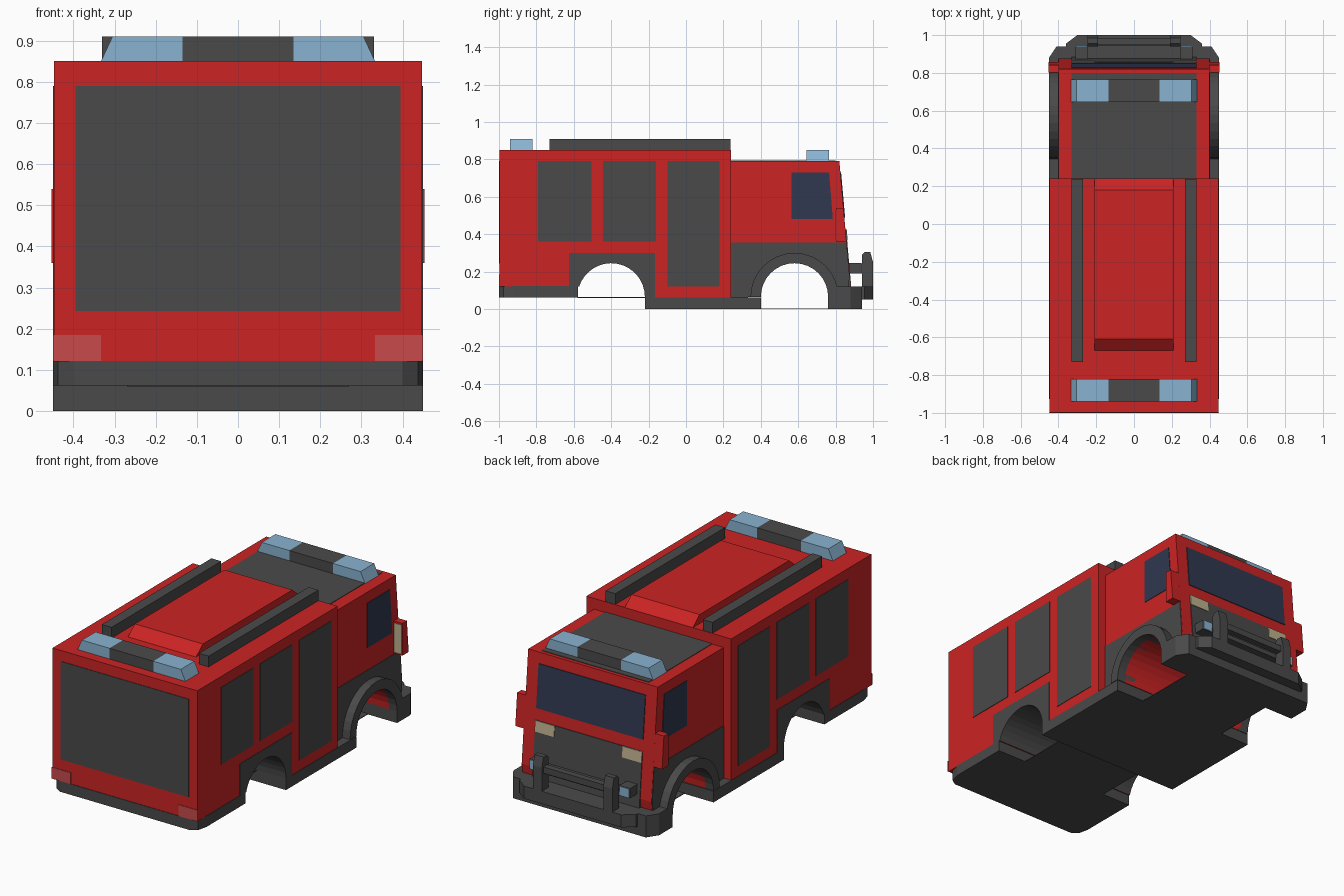
import bpy, bmesh, math

cube = bpy.data.objects.get("Cube")
if cube:
    bpy.data.objects.remove(cube, do_unlink=True)


def material(name, r, g, b):
    m = bpy.data.materials.new(name)
    m.diffuse_color = (r, g, b, 1)
    m.use_nodes = True
    m.node_tree.nodes["Principled BSDF"].inputs["Base Color"].default_value = (r, g, b, 1)
    return m


RED = material("red paint", .60, .017, .017)
GREY = material("dark grey", .068, .068, .068)
BLUE = material("light blue", .25, .45, .64)
GLASS = material("window navy", .029, .04, .08)
CREAM = material("cream", .52, .44, .27)
PINK = material("tail light red", .57, .068, .07)


def prism(name, axis, profile, lo, hi, mat):
    """Extrude a flat outline along one axis: X takes (y,z), Y takes (x,z), Z takes (x,y)."""
    place = {"X": lambda a, b, t: (t, a, b),
             "Y": lambda a, b, t: (a, t, b),
             "Z": lambda a, b, t: (a, b, t)}[axis]
    bm = bmesh.new()
    ends = [[bm.verts.new(place(a, b, t)) for a, b in profile] for t in (lo, hi)]
    for ring in ends:
        bm.faces.new(ring)
    n = len(profile)
    for i in range(n):
        j = (i + 1) % n
        bm.faces.new((ends[0][i], ends[0][j], ends[1][j], ends[1][i]))
    bmesh.ops.recalc_face_normals(bm, faces=bm.faces)
    me = bpy.data.meshes.new(name)
    bm.to_mesh(me)
    bm.free()
    me.materials.append(mat)
    ob = bpy.data.objects.new(name, me)
    bpy.context.collection.objects.link(ob)
    return ob


def box(name, x, y, z, mat):
    rect = [(x[0], y[0]), (x[1], y[0]), (x[1], y[1]), (x[0], y[1])]
    return prism(name, "Z", rect, z[0], z[1], mat)


def pair(name, axis, profile, lo, hi, mat):
    """Build a part on the left and its mirror on the right."""
    for s, side in ((1, "left"), (-1, "right")):
        if axis == "X":
            prism(f"{side}_{name}", axis, profile, s * lo, s * hi, mat)
        else:
            prism(f"{side}_{name}", axis, [(s * a, b) for a, b in profile], lo, hi, mat)


def rect(a0, a1, b0, b1):
    return [(a0, b0), (a1, b0), (a1, b1), (a0, b1)]


def arch(cy, r=.18, start=180, end=0, steps=16):
    points = []
    for i in range(steps + 1):
        t = math.radians(start + (end - start) * i / steps)
        points.append((cy + r * math.cos(t), .065 + r * math.sin(t)))
    return points


REAR, FRONT = -.4, .58
W, CAB = .447, .40
PLATE = .003

# Rear body with its wheel tunnel lined in grey
rear_arch = arch(REAR, start=162)
body = prism("rear_body", "X",
             [(-.997, .12)] + rear_arch + [(-.22, .06), (.24, .06), (.24, .85), (-.997, .85)],
             -W, W, RED)
body.data.materials.append(GREY)
for f in body.data.polygons:
    if abs(f.normal.x) < .1 and math.hypot(f.center.y - REAR, f.center.z - .065) < .182:
        f.material_index = 1

# Side shutters and wheel surrounds
for i, (y0, y1, z0) in enumerate([(-.79, -.505, .36), (-.445, -.16, .36), (-.10, .18, .12)]):
    pair(f"shutter_{i + 1}", "X", rect(y0, y1, z0, .79), W, W + PLATE, GREY)
pair("rear_wheel_surround", "X",
     [(-.625, .12)] + rear_arch + [(-.22, .06), (-.165, .06), (-.165, .30), (-.625, .30)],
     W, W + PLATE, GREY)

# Rear door and tail lights
box("rear_door", (-.395, .395), (-1, -.997), (.243, .79), GREY)
pair("tail_light", "Y", rect(.333, .45, .122, .185), -1, -.997, PINK)

# Rear bumper with clipped corners
prism("rear_bumper", "Z",
      [(-.45, -.577), (-.45, -.92), (-.437, -.975), (-.40, -1),
       (.40, -1), (.437, -.975), (.45, -.92), (.45, -.577)], .062, .122, GREY)

# Chassis and floor strips between the wheels
box("chassis", (-.45, .45), (-.22, .40), (0, .062), GREY)
box("rear_floor", (-.27, .27), (-.58, -.22), (.06, .064), GREY)
box("front_floor", (-.27, .27), (.40, .76), (0, .004), GREY)

# Cab with raked front
front_arch = arch(FRONT)
prism("cab", "X",
      [(.24, .06)] + front_arch + [(.86, .06), (.875, .17), (.82, .79), (.24, .79)],
      -CAB, CAB, RED)
pair("cab_lower_side", "X",
     [(.24, .06)] + front_arch + [(.86, .06), (.873, .17), (.857, .355), (.24, .355)],
     CAB, CAB + PLATE, GREY)
pair("fender", "X", arch(FRONT, .235) + arch(FRONT, .18, 0, 180), .33, .45, GREY)
pair("side_window", "X", [(.565, .48), (.785, .48), (.765, .73), (.565, .73)],
     CAB, CAB + PLATE, GLASS)
box("cab_roof_panel", (-.33, .33), (.24, .80), (.79, .793), GREY)


def front_plate(name, x0, x1, z0, z1, mat, thick=.004):
    """Thin plate lying on the raked cab front."""
    y0, y1 = (.82 + (.79 - z) * .0887 for z in (z0, z1))
    prism(name, "X", [(y0 - .01, z0), (y0 + thick, z0), (y1 + thick, z1), (y1 - .01, z1)],
          x0, x1, mat)


front_plate("windshield", -.33, .33, .49, .73, GLASS)
front_plate("grille", -.33, .33, .12, .425, GREY)
for s, side in ((1, "left"), (-1, "right")):
    front_plate(f"{side}_headlight", s * .21, s * .33, .365, .425, CREAM, .007)

# Wing mirrors with glass on the rearward face
pair("mirror", "X", [(.803, .36), (.858, .36), (.842, .54), (.803, .54)], .39, .453, RED)
pair("mirror_glass", "Y", rect(.403, .45, .37, .53), .80, .803, CREAM)

# Front bumper and its raised nose
prism("front_bumper", "Z",
      [(-.45, .76), (-.45, .88), (-.41, .94), (.41, .94), (.45, .88), (.45, .76)],
      0, .12, GREY)
prism("bumper_nose", "Z", [(-.36, .94), (-.36, .955), (-.30, 1), (.30, 1), (.36, .955), (.36, .94)],
      .05, .12, GREY)

# Bull bar and fog lamps
pair("bull_bar_post", "X",
     [(.94, .10), (1, .10), (1, .25), (.985, .305), (.955, .305), (.94, .29)],
     .19, .245, GREY)
box("bull_bar_rail", (-.2, .2), (.95, .985), (.215, .25), GREY)
box("bull_bar_mount", (-.25, .25), (.86, .945), (.19, .215), GREY)
pair("fog_lamp_housing", "X", rect(.86, .937, .19, .245), .245, .31, GREY)
pair("fog_lamp", "Y", rect(.25, .307, .192, .243), .937, .942, BLUE)

# Roof hatch with sloped ends, and roof rails
prism("roof_hatch", "X", [(-.67, .85), (-.61, .90), (.18, .90), (.24, .85)], -.21, .21, RED)
pair("roof_rail", "X", rect(-.73, .237, .85, .91), .27, .33, GREY)

# Light bars: grey centre with blue tapered ends
for name, y0, y1, z in (("rear", -.94, -.82, .85), ("front", .645, .765, .79)):
    box(f"{name}_light_bar_centre", (-.135, .135), (y0, y1), (z, z + .06), GREY)
    pair(f"{name}_beacon", "Y",
         [(.135, z), (.333, z), (.305, z + .06), (.135, z + .06)], y0, y1, BLUE)
